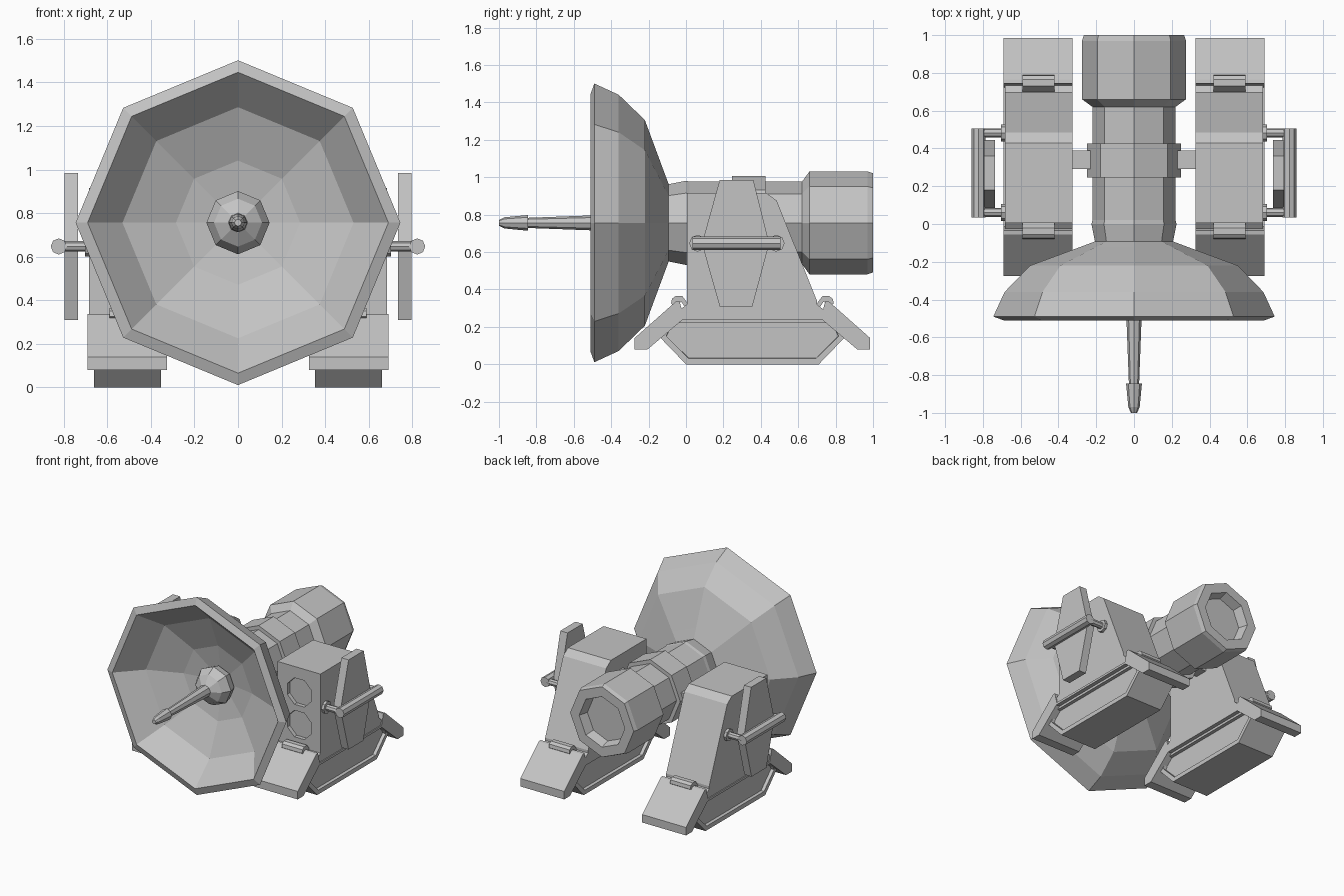
import bpy, bmesh
from math import sin, cos, pi

cube = bpy.data.objects.get("Cube")
if cube:
    bpy.data.objects.remove(cube)

grey = bpy.data.materials.new("plain grey")
grey.use_nodes = True
COLOR = (0.55, 0.55, 0.55, 1)
grey.diffuse_color = COLOR
grey.node_tree.nodes["Principled BSDF"].inputs["Base Color"].default_value = COLOR

AXIS_Z = 0.756     # height of the dish axis
MID_Y = 0.355      # fore-aft middle of the feet
IN, OUT = 0.325, 0.69


def finish(name, bm, mirror=False):
    bmesh.ops.recalc_face_normals(bm, faces=bm.faces[:])
    mesh = bpy.data.meshes.new(name)
    bm.to_mesh(mesh)
    bm.free()
    mesh.materials.append(grey)
    obj = bpy.data.objects.new(name, mesh)
    bpy.context.collection.objects.link(obj)
    if mirror:
        obj.modifiers.new("Mirror", "MIRROR")
    return obj


def lathe(name, profile, axis="y", centre=(0, 0, AXIS_Z), mirror=False, turn=0):
    """Eight-sided turned part; profile is a list of (radius, distance along axis)."""
    bm = bmesh.new()
    rings = []
    for r, d in profile:
        ring = []
        for k in range(8):
            a = (k + turn) * pi / 4
            u, w = r * sin(a), r * cos(a)
            p = (u, d, w) if axis == "y" else (d, u, w)
            ring.append(bm.verts.new([c + q for c, q in zip(centre, p)]))
        rings.append(ring)
    for a, b in zip(rings, rings[1:]):
        for k in range(8):
            n = (k + 1) % 8
            bm.faces.new((a[k], a[n], b[n], b[k]))
    bm.faces.new(rings[0])
    bm.faces.new(rings[-1])
    return finish(name, bm, mirror)


def prism(name, outline, x0, x1, rim=0, depth=0):
    """Side outline of (y, z) points, extruded across x and mirrored.
    A rim gives both ends a straight-walled recess."""
    bm = bmesh.new()
    a, b = ([bm.verts.new((x, y, z)) for y, z in outline] for x in (x0, x1))
    ends = [bm.faces.new(a), bm.faces.new(b)]
    for k in range(len(a)):
        n = (k + 1) % len(a)
        bm.faces.new((a[k], a[n], b[n], b[k]))
    if rim:
        bmesh.ops.recalc_face_normals(bm, faces=bm.faces[:])
        for f in ends:
            bmesh.ops.inset_region(bm, faces=[f], thickness=rim)
            bmesh.ops.inset_region(bm, faces=[f], thickness=0.001, depth=-depth)
    return finish(name, bm, True)


def flip(outline):
    return [(2 * MID_Y - y, z) for y, z in outline]


# Dish shell, outside then inside
lathe("dish", [(0.20, -0.09), (0.28, -0.12), (0.55, -0.22), (0.685, -0.36),
               (0.745, -0.49), (0.69, -0.51), (0.53, -0.34), (0.285, -0.24),
               (0.05, -0.20)])

# Feed at the dish centre
lathe("feed_hub", [(0.09, -0.19), (0.13, -0.23), (0.145, -0.29), (0.11, -0.35),
                   (0.045, -0.39)])
lathe("feed_rod", [(0.045, -0.37), (0.027, -0.85)])
lathe("feed_tip", [(0.042, -0.845), (0.03, -0.97), (0.016, -1.0)])

# Barrel, collar and rear drum with a recessed end
lathe("barrel", [(0.205, -0.10), (0.225, 0.0), (0.22, 0.02), (0.22, 0.64)])
lathe("collar", [(0.25, 0.245), (0.25, 0.425)])
lathe("rear_drum", [(0.22, 0.62), (0.275, 0.66), (0.275, 0.97), (0.265, 1.0),
                    (0.19, 1.0), (0.17, 0.93)])
prism("axle", [(0.29, 0.705), (0.39, 0.705), (0.39, 0.805), (0.29, 0.805)], 0.2, 0.35)

# Side housings with two round recesses in the front
housing = prism("housing", [(-0.09, 0.25), (0.005, 0.32), (0.005, 0.915), (0.43, 0.915),
                            (0.485, 0.875), (0.70, 0.34), (0.70, 0.32), (0.79, 0.25)],
                IN, 0.683)
for z in (0.485, 0.73):
    cutter = lathe("cutter", [(0.108, -0.05), (0.108, 0.035)], "y", ((IN + OUT) / 2, 0, z),
                   turn=0.5)
    cutter.hide_render = True
    cut = housing.modifiers.new("Recess", "BOOLEAN")
    cut.operation = "DIFFERENCE"
    cut.object = cutter
    housing.modifiers.move(len(housing.modifiers) - 1, 0)
    mirror = housing.modifiers["Mirror"]
    mirror.show_viewport = False
    bpy.context.view_layer.update()
    shape = housing.evaluated_get(bpy.context.evaluated_depsgraph_get())
    housing.data = bpy.data.meshes.new_from_object(shape)
    mirror.show_viewport = True
    housing.modifiers.remove(cut)
    bpy.data.objects.remove(cutter)

# Feet with recessed side panels, and the ledge above them
prism("foot", [(-0.14, 0.145), (0, 0), (0.71, 0), (0.85, 0.145), (0.80, 0.25), (-0.09, 0.25)],
      0.354, 0.66, 0.035, 0.025)
prism("ledge", [(-0.10, 0.238), (0.81, 0.238), (0.80, 0.255), (-0.09, 0.255)], IN, OUT)

# Sloping flaps and their hinges, front and rear
flap = [(-0.275, 0.14), (-0.275, 0.08), (-0.205, 0.08), (-0.01, 0.245),
        (-0.035, 0.338), (-0.055, 0.335)]
hinge = [(-0.08, 0.325), (-0.075, 0.35), (-0.055, 0.365), (-0.02, 0.365),
         (0.01, 0.325), (0.01, 0.28), (-0.025, 0.335), (-0.06, 0.31)]
for end, change in (("front", list), ("rear", flip)):
    prism(end + "_flap", change(flap), IN, OUT)
    prism(end + "_hinge", change(hinge), 0.42, 0.59)

# Outer shield plates, rails and rail arms
prism("shield_plate", [(0.18, 0.985), (0.36, 0.985), (0.445, 0.645), (0.355, 0.31),
                       (0.18, 0.31), (0.085, 0.645)], 0.735, 0.795)
lathe("rail", [(0.037, 0.035), (0.037, 0.505)], "y", (0.822, 0, 0.647), True)
for y in (0.062, 0.482):
    lathe("rail_arm", [(0.024, 0.67), (0.024, 0.81)], "x", (0, y, 0.647), True)
    lathe("arm_flange", [(0.045, 0.67), (0.045, 0.703)], "x", (0, y, 0.647), True)
